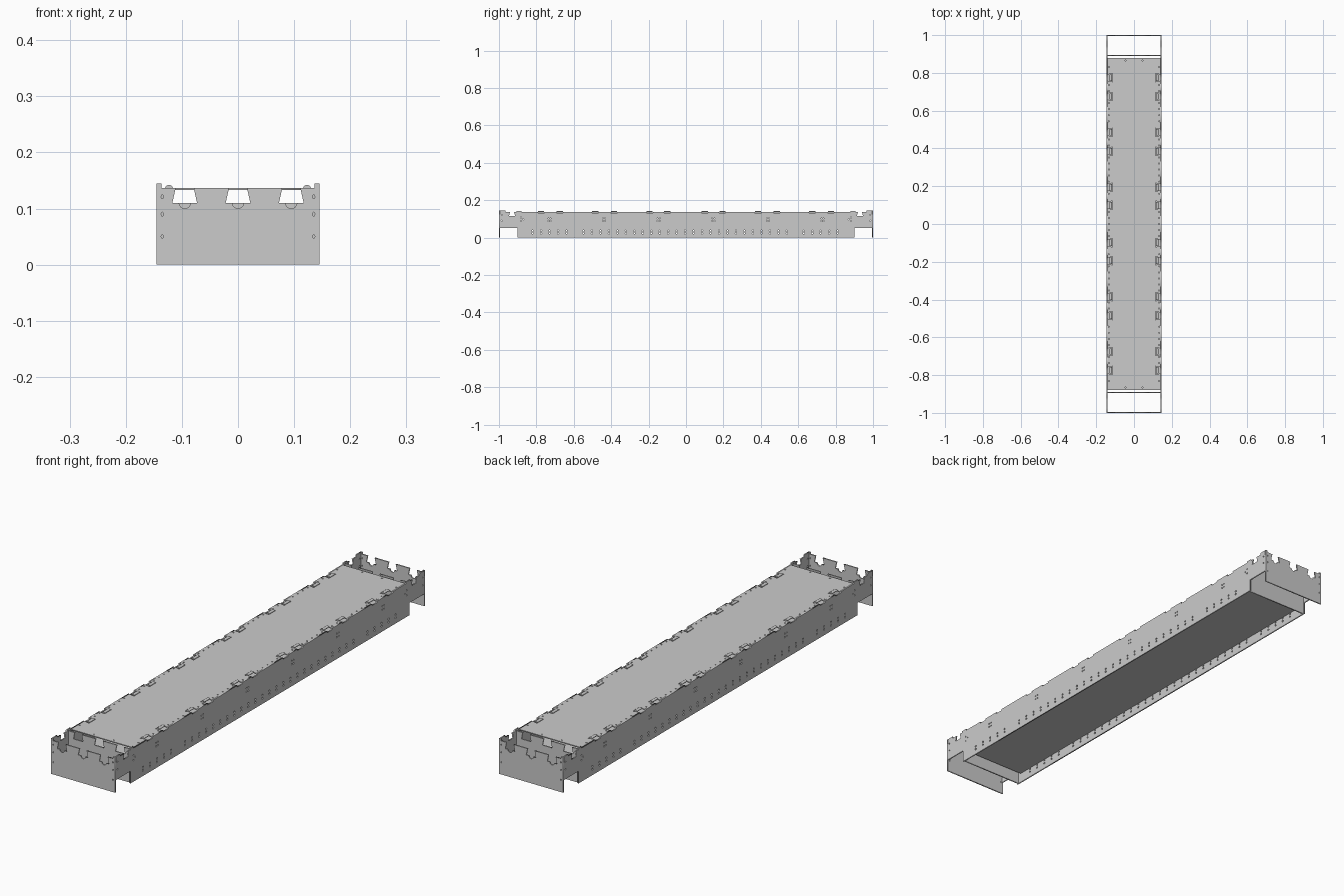
import bpy
from math import cos, sin, pi
from mathutils import Matrix

if "Cube" in bpy.data.objects:
    bpy.data.objects.remove(bpy.data.objects["Cube"])

T = 0.005          # sheet thickness
W = 0.145          # half width
TOP = 0.137        # deck height

# axes: columns say where local x, y and the sheet normal point
FRONT = Matrix(((1, 0, 0), (0, 0, -1), (0, 1, 0))).to_4x4()
SIDE = Matrix(((0, 0, 1), (1, 0, 0), (0, 1, 0))).to_4x4()
FLAT = Matrix.Identity(4)


def panel(name, loops, axes, loc, thick=T):
    """Filled outline (first loop) with holes (other loops), made into a sheet."""
    cu = bpy.data.curves.new(name + "_outline", 'CURVE')
    cu.dimensions = '2D'
    cu.fill_mode = 'BOTH'
    cu.extrude = thick / 2
    for pts in loops:
        sp = cu.splines.new('POLY')
        sp.points.add(len(pts) - 1)
        for p, (x, y) in zip(sp.points, pts):
            p.co = (x, y, 0, 1)
        sp.use_cyclic_u = True
    tmp = bpy.data.objects.new(name + "_tmp", cu)
    bpy.context.collection.objects.link(tmp)
    dg = bpy.context.evaluated_depsgraph_get()
    me = bpy.data.meshes.new_from_object(tmp.evaluated_get(dg))
    bpy.data.objects.remove(tmp)
    ob = bpy.data.objects.new(name, me)
    bpy.context.collection.objects.link(ob)
    ob.matrix_world = Matrix.Translation(loc) @ axes
    return ob


def hole(x, y, rx=0.003, ry=None):
    ry = ry or rx
    return [(x + rx * cos(i * pi / 4), y + ry * sin(i * pi / 4)) for i in range(8)]


def dovetail(c, edge, depth=0.027, mouth=0.016, foot=0.022, r=0.0):
    """Notch running in +x along a top edge, with an optional round relief."""
    pts = [(c - mouth, edge), (c - foot, edge - depth)]
    if r:
        pts += [(c - r * cos(a * pi / 8), edge - depth - r * sin(a * pi / 8)) for a in range(9)]
    return pts + [(c + foot, edge - depth), (c + mouth, edge)]


# end plates with corner posts, dovetail notches and bolt holes
end = [(-W, 0), (-W, 0.145), (-W + 0.009, 0.145), (-W + 0.009, TOP)]
for c in (-0.095, 0, 0.095):
    end += dovetail(c, TOP, r=0.01)
end += [(W - 0.009, TOP), (W - 0.009, 0.145), (W, 0.145), (W, 0)]
end_holes = [hole(s * 0.135, z, 0.002, 0.0035) for s in (-1, 1) for z in (0.05, 0.09, 0.121)]

# inner bulkheads that close the main tray
bulk = [(-W + T, 0), (-W + T, TOP)]
for c in (-0.095, 0, 0.095):
    bulk += dovetail(c, TOP)
bulk += [(W - T, TOP), (W - T, 0)]

for s, tag in ((-1, "front"), (1, "back")):
    panel(tag + "_end_plate", [end] + end_holes, FRONT, (0, s * (1 - T / 2), 0))
    panel(tag + "_bulkhead", [bulk], FRONT, (0, s * 0.893, 0))

# clip positions along the long edges
clips = [s * y for s in (-1, 1) for y in (0.1, 0.195, 0.385, 0.485, 0.675, 0.775)]
clips.sort()

# long side walls: stepped ends, raised lugs, notches over the clips
L = 1 - T
side = [(-0.9, 0), (-0.9, 0.05), (-L, 0.05), (-L, 0.145), (-0.965, 0.145), (-0.965, TOP)]
side += dovetail(-0.93, TOP, 0.022, 0.011, 0.016)
side += [(-0.905, TOP), (-0.905, 0.143), (-0.88, 0.143), (-0.88, TOP)]
for c in clips:
    side += dovetail(c, TOP, 0.006, 0.016, 0.018)
side += [(0.88, TOP), (0.88, 0.143), (0.905, 0.143), (0.905, TOP)]
side += dovetail(0.93, TOP, 0.022, 0.011, 0.016)
side += [(0.965, TOP), (0.965, 0.145), (L, 0.145), (L, 0.05), (0.9, 0.05), (0.9, 0)]

side_holes = []
for i in range(37):                                   # paired holes near the foot
    y = -0.82 + i * 0.0453
    if not 0.55 < abs(y) < 0.62:
        side_holes += [hole(y, z, 0.004) for z in (0.023, 0.036)]
for i in range(6):                                    # square bolt groups
    y = -0.73 + i * 0.292
    side_holes += [hole(y + a, 0.096 + b) for a in (-0.006, 0.006) for b in (-0.007, 0.007)]
for s in (-1, 1):
    side_holes += [hole(s * y, z) for y, z in
                   ((0.87, 0.098), (0.882, 0.088), (0.882, 0.108), (0.985, 0.09), (0.985, 0.121))]

# top deck: dovetail notches and a row of small holes along both edges
DX, DY = 0.14, 0.878
right = [(DX, -DY)]
for c in clips:
    right += [(x, y) for y, x in dovetail(c, DX, 0.025, 0.016, 0.022)]
right.append((DX, DY))
deck = right + [(-x, y) for x, y in reversed(right)]
deck_holes = [hole(s * 0.045, e * 0.865) for s in (-1, 1) for e in (-1, 1)]
for i in range(53):
    y = -0.832 + i * 0.032
    if all(abs(y - c) > 0.028 for c in clips):
        deck_holes += [hole(s * 0.133, y) for s in (-1, 1)]
panel("top_deck", [deck] + deck_holes, FLAT, (0, 0, TOP - 0.002), 0.004)

# recessed floor seen from below
floor = [(-DX, -DY), (DX, -DY), (DX, DY), (-DX, DY)]
panel("lower_floor", [floor], FLAT, (0, 0, 0.042), 0.004)

# side walls and the rounded clips sitting in the deck notches
dome = [(0.007 * cos(i * pi / 8), 0.006 * sin(i * pi / 8)) for i in range(9)]
for s, tag in ((-1, "left"), (1, "right")):
    panel(tag + "_side_wall", [side] + side_holes, SIDE, (s * (W - T / 2), 0, 0))
    for c in clips:
        panel(tag + "_edge_clip", [dome], FRONT, (s * 0.123, c, TOP - 0.001), 0.034)
